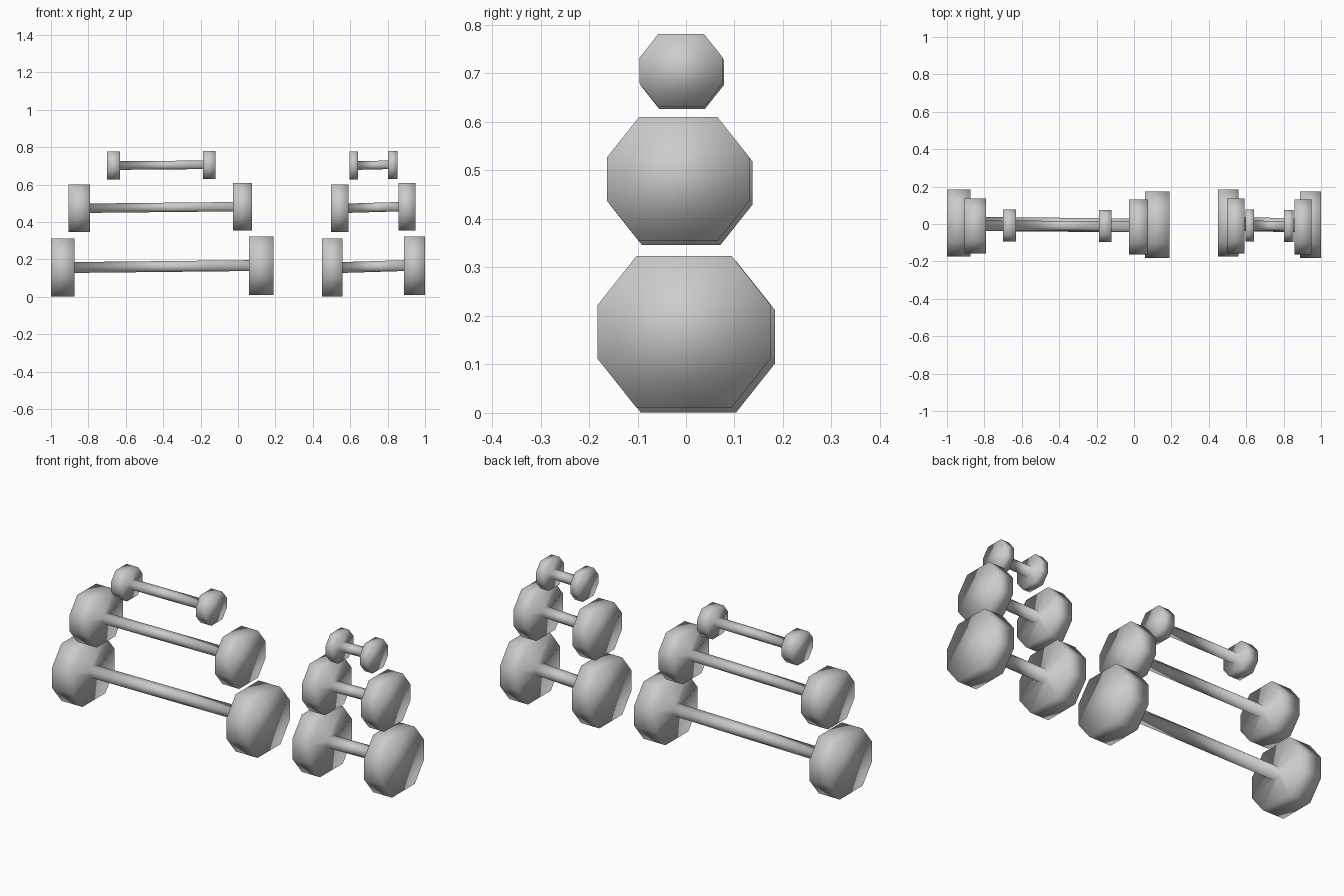
import bpy

if "Cube" in bpy.data.objects:
    bpy.data.objects.remove(bpy.data.objects["Cube"])


def octagon(x, cy, cz, hy, hz):
    # flattened octagon with wide top/bottom flats and short side flats
    a, b = hy * 0.55, hz * 0.35
    pts = [(a, hz), (hy, b), (hy, -b), (a, -hz), (-a, -hz), (-hy, -b), (-hy, b), (-a, hz)]
    return [(x, cy + y, cz + z) for y, z in pts]


def weight(name, xs, left, right, head, bar):
    # rings lofted along x: head, inner face, handle, inner face, head
    x0, x1, x2, x3 = xs
    rings = [(x0, left, head), (x1, left, head), (x1, left, bar),
             (x2, right, bar), (x2, right, head), (x3, right, head)]
    verts = []
    for x, c, s in rings:
        verts += octagon(x, *c, *s)
    faces = [tuple(range(8)), tuple(range(47, 39, -1))]
    for r in range(5):
        for i in range(8):
            j = (i + 1) % 8
            faces.append((r * 8 + j, r * 8 + i, r * 8 + 8 + i, r * 8 + 8 + j))
    me = bpy.data.meshes.new(name)
    me.from_pydata(verts, [], faces)
    # soft shading across the whole casting
    for p in me.polygons:
        p.use_smooth = True
    me.update()
    ob = bpy.data.objects.new(name, me)
    bpy.context.collection.objects.link(ob)


# tier: left centre, right centre, head half size, handle half size (y, z)
tiers = {
    "large": ((0.005, 0.157), (-0.004, 0.167), (0.179, 0.156), (0.033, 0.029)),
    "medium": ((-0.01, 0.474), (-0.016, 0.482), (0.147, 0.128), (0.028, 0.025)),
    "small": ((-0.008, 0.702), (-0.01, 0.706), (0.086, 0.075), (0.026, 0.023)),
}

# head outer / inner x positions
long_x = {"large": (-1.0, -0.873, 0.058, 0.19),
          "medium": (-0.906, -0.79, -0.026, 0.075),
          "small": (-0.70, -0.63, -0.187, -0.12)}
short_x = {"large": (0.45, 0.56, 0.887, 1.0),
           "medium": (0.496, 0.59, 0.857, 0.948),
           "small": (0.595, 0.642, 0.803, 0.852)}

for size, spec in tiers.items():
    weight(size + "_barbell", long_x[size], *spec)
    weight(size + "_dumbbell", short_x[size], *spec)
